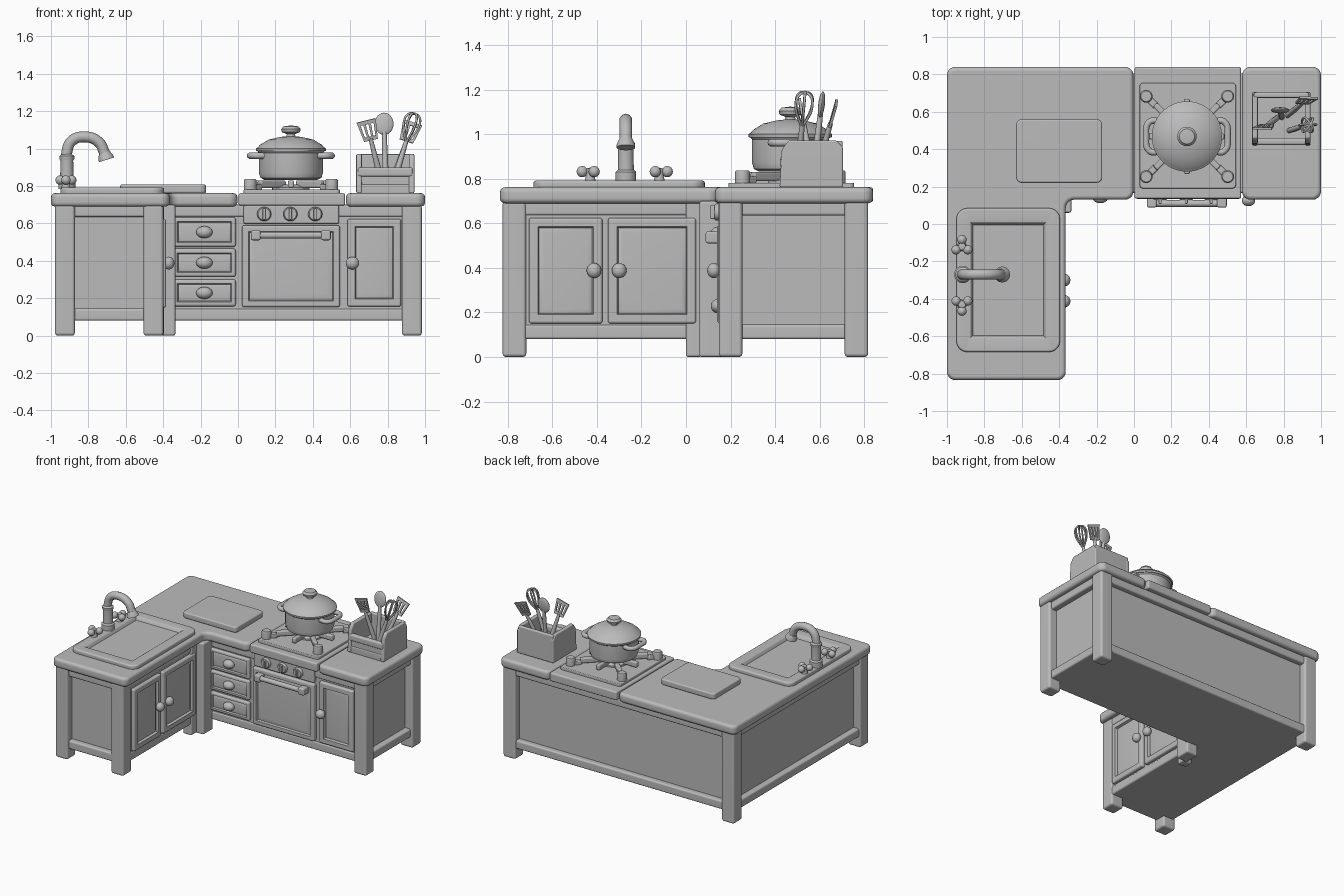
import bpy, bmesh, math
from mathutils import Vector, Matrix

cube = bpy.data.objects.get("Cube")
if cube:
    bpy.data.objects.remove(cube, do_unlink=True)

grey = bpy.data.materials.new("plain grey")
grey.use_nodes = True
grey.diffuse_color = (0.5, 0.5, 0.5, 1)
grey.node_tree.nodes["Principled BSDF"].inputs["Base Color"].default_value = (0.5, 0.5, 0.5, 1)
TOP = 0.762          # counter surface height
SIDE = Matrix.Rotation(math.pi / 2, 4, 'Z')   # turns a front part to face +x


# ---------- helpers ----------
def soften(bm, width, segments=3):
    bmesh.ops.recalc_face_normals(bm, faces=bm.faces[:])
    edges = [e for e in bm.edges if len(e.link_faces) == 2 and e.calc_face_angle() > 0.7]
    if width:
        bmesh.ops.bevel(bm, geom=edges, offset=width, segments=segments, profile=0.5,
                        affect='EDGES', clamp_overlap=True)


def finish(bm, name, matrix=None):
    if matrix:
        bm.transform(matrix)
    mesh = bpy.data.meshes.new(name)
    bm.to_mesh(mesh)
    bm.free()
    mesh.materials.append(grey)
    mesh.shade_smooth()
    mesh.set_sharp_from_angle(angle=math.radians(38))
    ob = bpy.data.objects.new(name, mesh)
    bpy.context.collection.objects.link(ob)
    ob.modifiers.new("normals", 'WEIGHTED_NORMAL').keep_sharp = True
    return ob


def add_box(bm, lo, hi):
    lo, hi = Vector(lo), Vector(hi)
    m = Matrix.Translation((lo + hi) / 2) @ Matrix.Diagonal((*(hi - lo), 1))
    bmesh.ops.create_cube(bm, size=1, matrix=m)


def box(name, lo, hi, bevel=0.01):
    bm = bmesh.new()
    add_box(bm, lo, hi)
    soften(bm, bevel)
    return finish(bm, name)


def prism(name, pts, z0, z1, radius=0.0, bevel=0.0, matrix=None):
    bm = bmesh.new()
    face = bm.faces.new([bm.verts.new((x, y, z0)) for x, y in pts])
    if radius:
        bmesh.ops.bevel(bm, geom=bm.verts[:], offset=radius, segments=5, profile=0.5, affect='VERTICES')
    ext = bmesh.ops.extrude_face_region(bm, geom=bm.faces[:])
    verts = [v for v in ext["geom"] if isinstance(v, bmesh.types.BMVert)]
    bmesh.ops.translate(bm, verts=verts, vec=(0, 0, z1 - z0))
    soften(bm, bevel)
    return finish(bm, name, matrix)


def rect(x0, x1, y0, y1):
    return [(x0, y0), (x1, y0), (x1, y1), (x0, y1)]


def lathe(name, profile, loc, scale=(1, 1, 1), rot=None, steps=32):
    bm = bmesh.new()
    verts = [bm.verts.new((r, 0, z)) for r, z in profile]
    edges = [bm.edges.new(p) for p in zip(verts, verts[1:])]
    bmesh.ops.spin(bm, geom=verts + edges, cent=(0, 0, 0), axis=(0, 0, 1), angle=math.tau,
                   steps=steps, use_duplicate=False)
    bmesh.ops.remove_doubles(bm, verts=bm.verts[:], dist=0.0002)
    bmesh.ops.recalc_face_normals(bm, faces=bm.faces[:])
    m = Matrix.Translation(loc) @ (rot or Matrix()) @ Matrix.Diagonal((*scale, 1))
    return finish(bm, name, m)


def ball(name, loc, size):
    bm = bmesh.new()
    bmesh.ops.create_uvsphere(bm, u_segments=20, v_segments=12, radius=1)
    return finish(bm, name, Matrix.Translation(loc) @ Matrix.Diagonal((*size, 1)))


def tube(name, pts, radius, cyclic=False):
    curve = bpy.data.curves.new(name, 'CURVE')
    curve.dimensions, curve.bevel_depth = '3D', radius
    curve.use_fill_caps, curve.bevel_resolution, curve.resolution_u = True, 3, 8
    spline = curve.splines.new('BEZIER')
    spline.bezier_points.add(len(pts) - 1)
    for p, co in zip(spline.bezier_points, pts):
        p.co = co
        p.handle_left_type = p.handle_right_type = 'AUTO'
    spline.use_cyclic_u = cyclic
    curve.materials.append(grey)
    ob = bpy.data.objects.new(name, curve)
    bpy.context.collection.objects.link(ob)
    bpy.ops.object.select_all(action='DESELECT')
    ob.select_set(True)
    bpy.context.view_layer.objects.active = ob
    bpy.ops.object.convert(target='MESH')
    bpy.ops.object.shade_smooth()
    return bpy.context.object


def panel(name, x0, x1, z0, z1, front, frame=0.04, slope=0.03, recess=0.018, matrix=None):
    """Framed front facing -y with a sunken field."""
    bm = bmesh.new()
    add_box(bm, (x0, front, z0), (x1, front + 0.04, z1))
    soften(bm, 0.012)
    face = min(bm.faces, key=lambda f: f.calc_center_median().y)
    for width, depth in ((frame, 0), (0.008, -recess), (slope, recess * 0.6)):
        bmesh.ops.inset_region(bm, faces=[face], thickness=width, depth=depth)
    return finish(bm, name, matrix)


def l_shape(left, right, back, main_front, sink_right, sink_front):
    return [(left, sink_front), (sink_right, sink_front), (sink_right, main_front),
            (right, main_front), (right, back), (left, back)]


# ---------- cabinet body ----------
prism("cabinet_core", l_shape(-0.92, 0.92, 0.765, 0.172, -0.412, -0.765), 0.09, 0.7)
for label, z0, z1 in (("bottom_rail", 0.08, 0.145), ("top_rail", 0.635, 0.7)):
    prism(label, l_shape(-0.965, 0.965, 0.805, 0.165, -0.405, -0.805), z0, z1, bevel=0.012)
for label, x, y in (("sink_left_leg", -0.925, -0.77), ("sink_right_leg", -0.452, -0.77),
                    ("back_left_leg", -0.925, 0.765), ("back_right_leg", 0.93, 0.765),
                    ("front_right_leg", 0.93, 0.2)):
    box(label, (x - 0.053, y - 0.053, 0), (x + 0.053, y + 0.053, 0.7), 0.016)
box("inner_corner_leg", (-0.43, 0.06, 0), (-0.335, 0.18, 0.7), 0.012)
box("sink_inner_leg", (-0.47, 0.0, 0), (-0.395, 0.07, 0.7), 0.012)

# ---------- worktops ----------
prism("corner_worktop", l_shape(-1, -0.003, 0.84, 0.13, -0.365, -0.835), 0.69, TOP, 0.045, 0.022)
prism("stove_slab", rect(0.003, 0.573, 0.135, 0.84), 0.695, TOP, 0.012, 0.014)
prism("right_worktop", rect(0.578, 1, 0.13, 0.84), 0.69, TOP, 0.045, 0.022)
prism("cutting_board", rect(-0.63, -0.17, 0.22, 0.56), TOP, 0.808, 0.03, 0.01)

# ---------- sink ----------
bm = bmesh.new()
bm.faces.new([bm.verts.new((x, y, TOP - 0.01)) for x, y in rect(-0.95, -0.395, -0.685, 0.085)])
bmesh.ops.bevel(bm, geom=bm.verts[:], offset=0.06, segments=5, profile=0.5, affect='VERTICES')
ext = bmesh.ops.extrude_face_region(bm, geom=bm.faces[:])
bmesh.ops.translate(bm, verts=[v for v in ext["geom"] if isinstance(v, bmesh.types.BMVert)], vec=(0, 0, 0.04))
soften(bm, 0.012)
rim = max(bm.faces, key=lambda f: f.calc_center_median().z)
for width, depth in ((0.06, 0), (0.008, -0.006), (0.01, -0.02)):
    bmesh.ops.inset_region(bm, faces=[rim], thickness=width, depth=depth)
finish(bm, "sink_basin")

FX, FY = -0.915, -0.27
lathe("faucet_base", [(0, 0), (0.046, 0), (0.046, 0.045), (0.036, 0.055), (0.034, 0.15), (0.04, 0.16),
                      (0.04, 0.175), (0.028, 0.185), (0, 0.185)], (FX, FY, 0.785))
tube("faucet_spout", [(FX, FY, 0.9), (FX, FY, 0.98), (-0.89, FY, 1.04), (-0.82, FY, 1.063),
                      (-0.745, FY, 1.035), (-0.71, FY, 0.97)], 0.029)
lathe("faucet_nozzle", [(0, 0), (0.042, 0), (0.042, 0.012), (0.03, 0.04), (0, 0.04)], (-0.703, FY, 0.94),
      rot=Matrix.Rotation(-0.3, 4, 'Y'))
for label, y, turn in (("left_tap", -0.12, -1), ("right_tap", -0.43, 1)):
    lathe(label + "_stem", [(0, 0), (0.028, 0), (0.02, 0.03), (0.02, 0.065), (0, 0.07)], (-0.92, y, 0.78))
    for i in range(3):
        a = turn * math.pi / 2 + i * math.tau / 3
        ball(label + "_grip", (-0.92 + 0.036 * math.cos(a), y - 0.036 * math.sin(a), 0.832), (0.025,) * 3)

# ---------- doors and drawers ----------
panel("right_door", 0.585, 0.872, 0.155, 0.625, 0.145)
ball("right_door_knob", (0.612, 0.125, 0.388), (0.036, 0.03, 0.034))
for label, y0, y1, knob in (("sink_front_door", -0.705, -0.375, -0.413), ("sink_back_door", -0.35, 0.045, -0.3)):
    panel(label, y0, y1, 0.15, 0.625, 0.385, matrix=SIDE)
    ball(label + "_knob", (-0.37, knob, 0.388), (0.03, 0.033, 0.034))
for i, (z0, z1) in enumerate(((0.157, 0.3), (0.315, 0.465), (0.475, 0.632))):
    panel("drawer", -0.347, -0.012, z0, z1, 0.15, frame=0.014, slope=0.02, recess=0.01)
    ball("drawer_knob", (-0.18, 0.145, (z0 + z1) / 2), (0.044, 0.034, 0.032))

# ---------- oven ----------
panel("oven_door", 0.022, 0.545, 0.152, 0.59, 0.14, frame=0.03, slope=0.045, recess=0.014)
box("control_panel", (0.03, 0.145, 0.598), (0.54, 0.2, 0.698), 0.01)
for x in (0.14, 0.28, 0.413):
    lathe("oven_knob", [(0, 0), (0.038, 0), (0.038, 0.012), (0.032, 0.02), (0, 0.02)], (x, 0.147, 0.65),
          rot=Matrix.Rotation(math.pi / 2, 4, 'X'))
    box("oven_knob_grip", (x - 0.008, 0.108, 0.62), (x + 0.008, 0.135, 0.68), 0.006)
tube("oven_handle", [(0.08, 0.11, 0.537), (0.28, 0.11, 0.537), (0.485, 0.11, 0.537)], 0.019)
for x in (0.095, 0.47):
    box("handle_bracket", (x - 0.026, 0.088, 0.51), (x + 0.026, 0.16, 0.563), 0.01)

# ---------- hob ----------
PX, PY = 0.283, 0.468
prism("hob_plate", rect(0.03, 0.545, 0.19, 0.755), TOP - 0.005, 0.782, 0.02, 0.006)
lathe("burner", [(0, 0), (0.1, 0), (0.1, 0.015), (0.07, 0.03), (0, 0.03)], (PX, PY, 0.778))
for i in range(8):
    a = i * math.pi / 4
    m = Matrix.Translation((PX, PY, 0)) @ Matrix.Rotation(a, 4, 'Z')
    prism("grate_arm", rect(0.05, 0.2 if i % 2 == 0 else 0.24, -0.016, 0.016), 0.79, 0.83, bevel=0.008, matrix=m)
for sx in (-1, 1):
    for sy in (-1, 1):
        x, y = PX + sx * 0.218, PY + sy * 0.215
        lathe("hob_dial", [(0, 0), (0.034, 0), (0.034, 0.05), (0.028, 0.058), (0, 0.058)], (x, y, 0.78))
        m = Matrix.Translation((x, y, 0)) @ Matrix.Rotation(math.atan2(-sy, -sx), 4, 'Z')
        prism("dial_pointer", rect(0.02, 0.075, -0.018, 0.018), 0.78, 0.81, bevel=0.006, matrix=m)

# ---------- pot ----------
lathe("pot", [(0, 0), (0.14, 0), (0.163, 0.012), (0.172, 0.04), (0.172, 0.145), (0.18, 0.155), (0, 0.155)],
      (PX, PY, 0.832), steps=48)
lathe("pot_lid", [(0, 0), (0.186, 0), (0.188, 0.014), (0.176, 0.022), (0.165, 0.035), (0.12, 0.062), (0.06, 0.076),
                  (0.024, 0.08), (0.022, 0.092), (0.048, 0.102), (0.052, 0.118), (0.04, 0.133), (0, 0.138)],
      (PX, PY, 0.986), steps=48)
for s in (-1, 1):
    tube("pot_handle", [(PX + s * dx, PY + dy, 0.962) for dx, dy in
                        ((0.14, -0.08), (0.2, -0.078), (0.218, 0), (0.2, 0.078), (0.14, 0.08))], 0.017)

# ---------- utensil caddy ----------
ALONG_X = Matrix(((0, 0, 1, 0), (1, 0, 0, 0), (0, 1, 0, 0), (0, 0, 0, 1)))
side = [(0.42, TOP), (0.705, TOP), (0.705, 0.94), (0.675, 0.972), (0.46, 0.972), (0.43, 0.93)]
for x in (0.632, 0.913):
    prism("caddy_side", side, x, x + 0.03, bevel=0.008, matrix=ALONG_X)
box("caddy_floor", (0.64, 0.425, TOP - 0.005), (0.935, 0.7, 0.81), 0.008)
box("caddy_back", (0.64, 0.675, TOP), (0.935, 0.703, 0.97), 0.008)
box("caddy_front", (0.64, 0.43, TOP), (0.935, 0.455, 0.86), 0.006)
box("caddy_front_rim", (0.64, 0.422, 0.85), (0.935, 0.46, 0.9), 0.012)


# ---------- utensils, modelled upright then leaned ----------
def lean(ob, base, tip):
    d = Vector(tip) - Vector(base)
    ob.matrix_world = Matrix.Translation(base) @ Vector((0, 0, 1)).rotation_difference(d).to_matrix().to_4x4()


def handle(name, base, tip, length):
    lean(lathe(name, [(0, 0), (0.014, 0), (0.016, 0.1), (0.011, length), (0, length)], (0, 0, 0), steps=12), base, tip)


def spatula(name, base, tip):
    length = (Vector(tip) - Vector(base)).length
    low = length - 0.11
    handle(name + "_handle", base, tip, low + 0.01)
    bm = bmesh.new()
    for z in (low, length - 0.02):
        add_box(bm, (-0.05, -0.006, z), (0.05, 0.006, z + 0.02))
    for i in range(4):
        x = -0.043 + i * 0.0287
        add_box(bm, (x - 0.007, -0.006, low + 0.02), (x + 0.007, 0.006, length - 0.02))
    for v in bm.verts:
        v.co.x *= 0.75 + 0.3 * (v.co.z - low) / 0.11
    lean(finish(bm, name + "_head"), base, tip)


spatula("left_spatula", (0.77, 0.57, 0.81), (0.685, 0.51, 1.15))
spatula("right_spatula", (0.82, 0.58, 0.81), (0.935, 0.675, 1.14))
base, tip = (0.79, 0.57, 0.81), (0.78, 0.615, 1.19)
handle("spoon_handle", base, tip, 0.32)
lean(ball("spoon_bowl", (0, 0, 0.325), (0.05, 0.015, 0.06)), base, tip)
base, tip = (0.83, 0.5, 0.81), (0.945, 0.535, 1.19)
handle("whisk_handle", base, tip, 0.25)
for i in range(3):
    c, s = math.cos(i * math.pi / 3), math.sin(i * math.pi / 3)
    loop = [(r * c, r * s, z) for r, z in ((0.006, 0.24), (0.042, 0.335), (0.03, 0.385),
                                           (0, 0.395), (-0.03, 0.385), (-0.042, 0.335), (-0.006, 0.24))]
    lean(tube("whisk_wire", loop, 0.006), base, tip)
